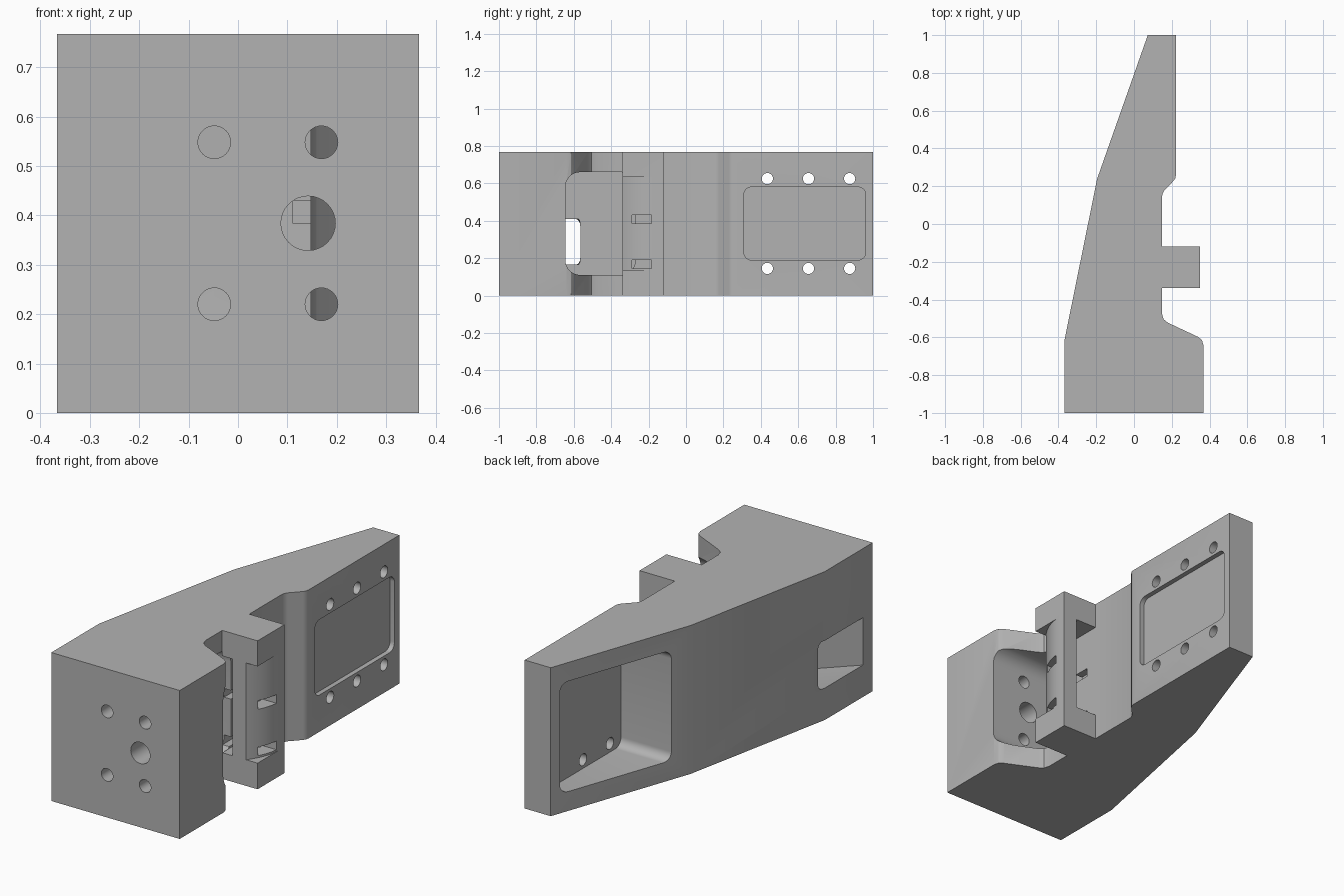
import bpy, bmesh, math
from mathutils import Vector

if "Cube" in bpy.data.objects:
    bpy.data.objects.remove(bpy.data.objects["Cube"])

grey = bpy.data.materials.new("plain_grey")
grey.diffuse_color = (0.45, 0.45, 0.45, 1)
grey.use_nodes = True
grey.node_tree.nodes["Principled BSDF"].inputs["Base Color"].default_value = grey.diffuse_color
H = 0.767


def finish(name, bm):
    bmesh.ops.recalc_face_normals(bm, faces=bm.faces)
    me = bpy.data.meshes.new(name)
    bm.to_mesh(me)
    bm.free()
    me.materials.append(grey)
    ob = bpy.data.objects.new(name, me)
    bpy.context.collection.objects.link(ob)
    return ob


def extrude(name, pts, vec, round_axis=None, radius=0, test=None):
    """Extrude a flat outline, optionally rounding the edges along one axis."""
    bm = bmesh.new()
    face = bm.faces.new([bm.verts.new(p) for p in pts])
    res = bmesh.ops.extrude_face_region(bm, geom=[face])
    verts = [v for v in res["geom"] if isinstance(v, bmesh.types.BMVert)]
    bmesh.ops.translate(bm, verts=verts, vec=vec)
    bmesh.ops.recalc_face_normals(bm, faces=bm.faces)
    if radius:
        edges = []
        for e in bm.edges:
            d = (e.verts[0].co - e.verts[1].co).normalized()
            if abs(d[round_axis]) > 0.99 and (test is None or all(test(v.co) for v in e.verts)):
                edges.append(e)
        bmesh.ops.bevel(bm, geom=edges, offset=radius, segments=8, profile=0.5, affect='EDGES')
    return finish(name, bm)


def prism(name, pts, z0, z1, **kw):
    return extrude(name, [(x, y, z0) for x, y in pts], (0, 0, z1 - z0), **kw)


def box(name, x0, x1, y0, y1, z0, z1, **kw):
    return prism(name, [(x0, y0), (x1, y0), (x1, y1), (x0, y1)], z0, z1, **kw)


def cylinder(name, centre, radius, length, axis):
    bm = bmesh.new()
    bmesh.ops.create_cone(bm, cap_ends=True, segments=32, radius1=radius, radius2=radius, depth=length)
    rot = Vector((0, 0, 1)).rotation_difference(Vector(axis)).to_matrix()
    bmesh.ops.rotate(bm, verts=bm.verts, matrix=rot)
    bmesh.ops.translate(bm, verts=bm.verts, vec=centre)
    return finish(name, bm)


def combine(target, other, operation):
    mod = target.modifiers.new(operation.lower(), 'BOOLEAN')
    mod.operation, mod.object, mod.solver = operation, other, 'EXACT'
    bpy.context.view_layer.objects.active = target
    bpy.ops.object.modifier_apply(modifier=mod.name)
    bpy.data.objects.remove(other)


# Arm body: plan outline with softened corners along the right side
outline = [(-0.367, -1), (0.367, -1), (0.367, -0.64), (0.36, -0.615), (0.34, -0.598),
           (0.18, -0.523), (0.157, -0.505), (0.148, -0.475), (0.148, 0.145), (0.152, 0.162),
           (0.16, 0.176), (0.21, 0.229), (0.219, 0.243), (0.222, 0.26), (0.222, 1),
           (0.073, 1), (-0.195, 0.24), (-0.367, -0.61)]
body = prism("arm_body", outline, 0, H)

# Side pocket behind the mounting block
combine(body, box("pocket", -0.1, 0.6, -0.645, -0.27, 0.11, 0.66, round_axis=0, radius=0.08), 'DIFFERENCE')

# Slanted channel from the pocket to the left face
channel = [(-0.6, -0.565), (0.0, -0.565), (0.0, -0.553), (-0.6, -1.153)]
channel = [(-0.6, -0.565), (-0.02, -0.565), (-0.02, -0.573), (-0.6, -1.153)]
combine(body, prism("channel", channel, 0.165, 0.41, round_axis=0, radius=0.04,
                    test=lambda c: c.y > -0.57), 'DIFFERENCE')

# Left tail pocket and shallow right panel
combine(body, box("tail_pocket", -0.6, 0.13, 0.345, 0.95, 0.1, 0.67, round_axis=0, radius=0.045), 'DIFFERENCE')
combine(body, box("panel", 0.197, 0.4, 0.31, 0.96, 0.19, 0.58, round_axis=0, radius=0.04), 'DIFFERENCE')

# Holes through the tail wall
for y in (0.435, 0.655, 0.875):
    for z in (0.145, 0.625):
        combine(body, cylinder("tail_hole", (0.15, y, z), 0.03, 0.3, (1, 0, 0)), 'DIFFERENCE')

# Front mounting holes
for x, z, r in [(-0.048, 0.22, 0.033), (-0.048, 0.548, 0.033), (0.169, 0.22, 0.033),
                (0.169, 0.548, 0.033), (0.142, 0.384, 0.055)]:
    combine(body, cylinder("front_hole", (x, -0.85, z), r, 0.5, (0, 1, 0)), 'DIFFERENCE')

# Bracket tab: solid ends joined by a thin curved strap
tab = box("tab", 0.148, 0.35, -0.34, -0.12, 0, H)
outer, inner = [], []
for i in range(13):
    t = i / 12
    y = -0.345 + 0.18 * t
    dx = 0.07 * (1 - t) ** 2
    outer.append((0.35 - dx, y))
    inner.append((0.272 - dx, y))
combine(tab, prism("strap_scallop", outer + [(0.5, -0.165), (0.5, -0.345)], 0.135, 0.635), 'DIFFERENCE')
combine(tab, prism("strap_opening", inner + [(0.272, -0.1), (0.1, -0.1), (0.1, -0.345)],
                   0.135, 0.635), 'DIFFERENCE')
combine(body, tab, 'UNION')

# Tie slots through the strap
for z in (0.145, 0.385):
    combine(body, box("slot", 0.11, 0.5, -0.29, -0.185, z, z + 0.045), 'DIFFERENCE')

bpy.ops.object.select_all(action='DESELECT')
body.select_set(True)
bpy.context.view_layer.objects.active = body
bpy.ops.object.shade_smooth_by_angle(angle=math.radians(30))
